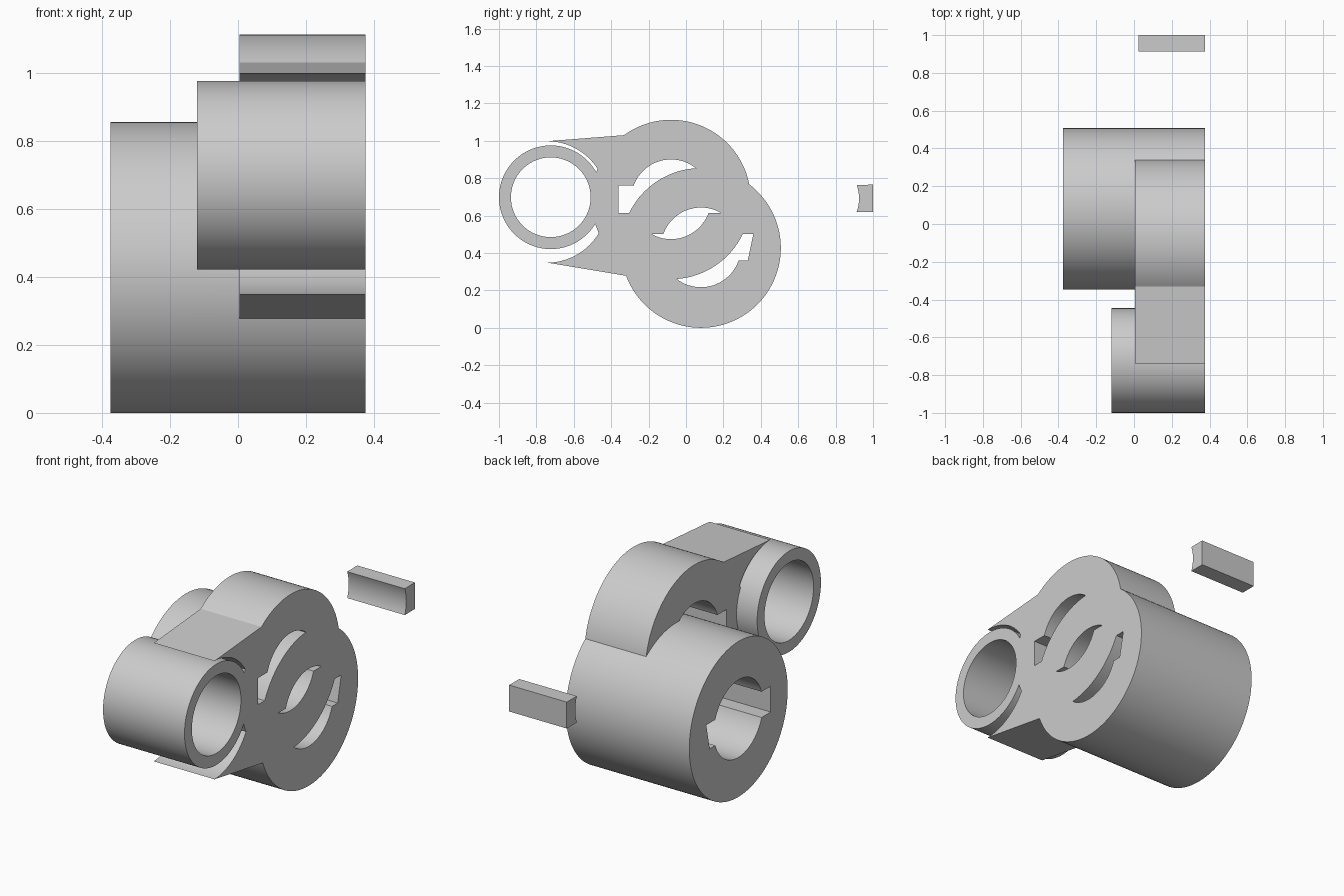
import bpy, bmesh
from math import cos, sin, asin, radians, degrees

if "Cube" in bpy.data.objects:
    bpy.data.objects.remove(bpy.data.objects["Cube"])


def arc(cy, cz, r, a0, a1, n=48):
    """Points on an arc in the YZ plane, both ends included."""
    return [(cy + r * cos(radians(a0 + (a1 - a0) * i / n)),
             cz + r * sin(radians(a0 + (a1 - a0) * i / n))) for i in range(n + 1)]


def circle(cy, cz, r):
    return arc(cy, cz, r, 0, 360, 128)[:-1]


def prism(name, outline, x0, x1):
    """Extrude a YZ outline along x."""
    bm = bmesh.new()
    face = bm.faces.new([bm.verts.new((x0, y, z)) for y, z in outline])
    new = bmesh.ops.extrude_face_region(bm, geom=[face])["geom"]
    bmesh.ops.translate(bm, vec=(x1 - x0, 0, 0),
                        verts=[v for v in new if isinstance(v, bmesh.types.BMVert)])
    bmesh.ops.recalc_face_normals(bm, faces=bm.faces)
    mesh = bpy.data.meshes.new(name)
    bm.to_mesh(mesh)
    bm.free()
    obj = bpy.data.objects.new(name, mesh)
    bpy.context.collection.objects.link(obj)
    return obj


def combine(target, other, operation):
    """Apply a boolean and remove the second object."""
    bpy.context.view_layer.objects.active = target
    mod = target.modifiers.new(operation, 'BOOLEAN')
    mod.operation, mod.solver, mod.object = operation, 'EXACT', other
    bpy.ops.object.modifier_apply(modifier=mod.name)
    bpy.data.objects.remove(other)


def keyed_bore(cy, cz, r, h, reach, lower_right):
    """Round bore with a key slot on either side."""
    a = degrees(asin(h / r))
    return (arc(cy, cz, r, a, 180 - a)
            + [(cy - reach, cz + h), (cy - reach, cz - h)]
            + arc(cy, cz, r, 180 + a, 360 - a)
            + [(cy + lower_right, cz - h), (cy + reach, cz + h)])


def holed(name, outer, bore, x0, x1):
    obj = prism(name, outer, x0, x1)
    combine(obj, prism("bore", bore, x0 - 0.1, x1 + 0.1), 'DIFFERENCE')
    return obj


BACK, FRONT = 0.005, 0.375

# Long keyed hub, offset arm disc and the pivot ring
body = holed("lever_body", circle(0.08, 0.427, 0.427),
             keyed_bore(0.08, 0.43, 0.213, 0.071, 0.28, 0.25), -0.375, FRONT)
disc = holed("arm_disc", circle(-0.08, 0.686, 0.426),
             keyed_bore(-0.08, 0.687, 0.213, 0.073, 0.28, 0.28), BACK, FRONT)
ring = holed("pivot_ring", circle(-0.723, 0.698, 0.277),
             circle(-0.723, 0.698, 0.213), -0.12, FRONT)

# Web with a concave end wrapping around the ring
web = prism("web", arc(-0.745, 0.673, 0.325, -89, 89)
            + [(-0.33, 1.03), (-0.40, 0.80), (-0.40, 0.50), (-0.30, 0.33), (-0.32, 0.278)],
            BACK, FRONT)

for part in (disc, web, ring):
    combine(body, part, 'UNION')

# Loose key with a concave inner face
key = prism("loose_key", arc(0.712, 0.692, 0.213, -19.9, 19.9, 16)
            + [(1.0, 0.765), (1.0, 0.62)], 0.025, FRONT)

for obj in (body, key):
    bpy.ops.object.select_all(action='DESELECT')
    obj.select_set(True)
    bpy.context.view_layer.objects.active = obj
    bpy.ops.object.shade_smooth_by_angle(angle=radians(25))
